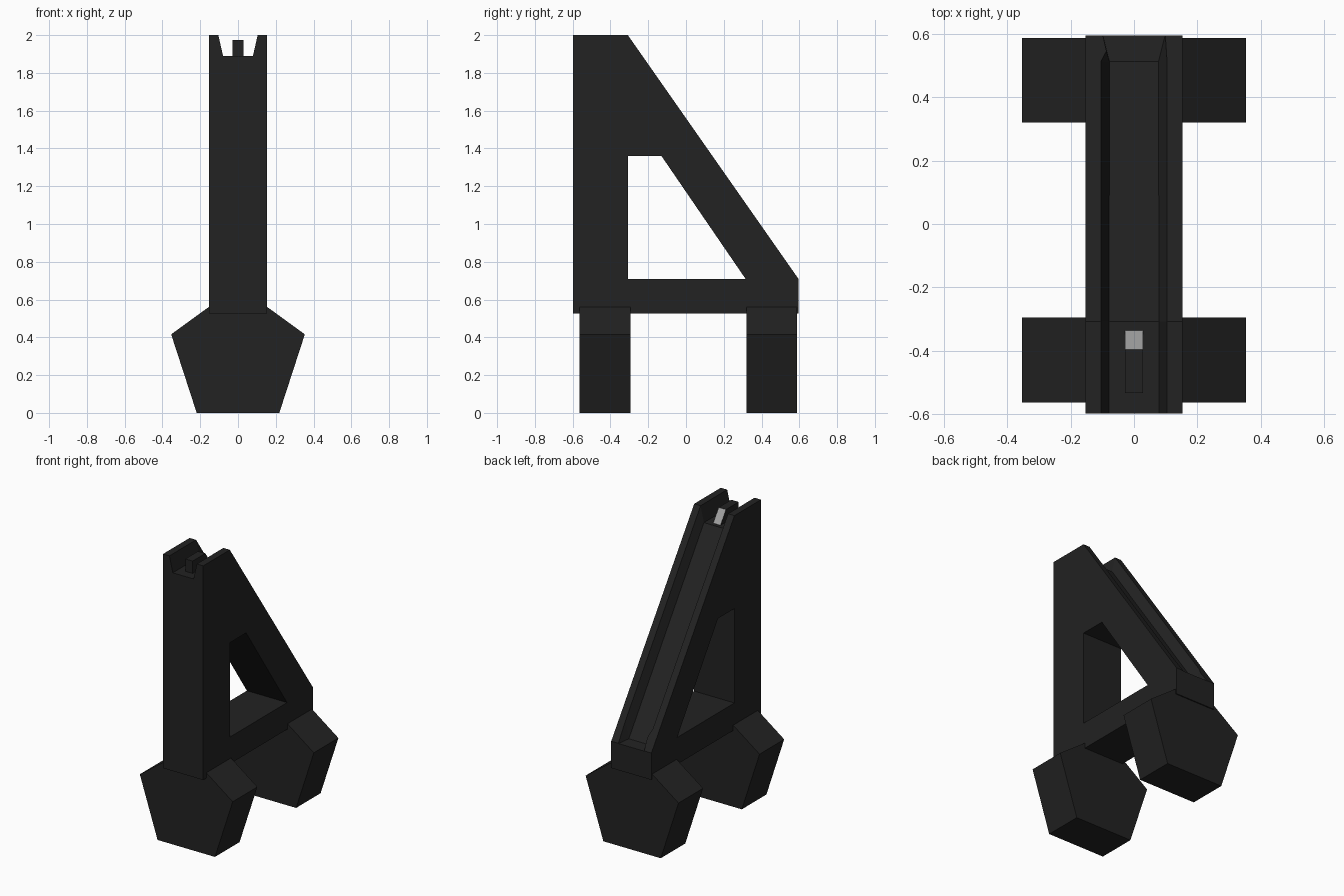
import bpy, math

if "Cube" in bpy.data.objects:
    bpy.data.objects.remove(bpy.data.objects["Cube"])


def material(name, v):
    m = bpy.data.materials.new(name)
    m.diffuse_color = (v, v, v, 1)
    m.use_nodes = True
    m.node_tree.nodes["Principled BSDF"].inputs["Base Color"].default_value = m.diffuse_color
    return m


BLACK = material("black", 0.016)
GREY = material("light grey", 0.36)


def mesh_object(name, verts, faces):
    me = bpy.data.meshes.new(name)
    me.from_pydata(verts, [], faces)
    me.materials.append(BLACK)
    ob = bpy.data.objects.new(name, me)
    bpy.context.collection.objects.link(ob)
    return ob


def loft(name, rings):
    """Join equal-length rings of points into a closed solid."""
    n = len(rings[0])
    verts = [p for r in rings for p in r]
    faces = [tuple(range(n))[::-1],
             tuple(range(len(verts) - n, len(verts)))]
    for k in range(len(rings) - 1):
        a, b = k * n, (k + 1) * n
        faces += [(a + i, a + (i + 1) % n, b + (i + 1) % n, b + i)
                  for i in range(n)]
    return mesh_object(name, verts, faces)


def extrude_side(name, profile, half):
    """Side profile (y, z), counter-clockwise, extruded across x."""
    return loft(name, [[(x, y, z) for y, z in profile] for x in (-half, half)])


def cut(target, cutter):
    mod = target.modifiers.new("cut", 'BOOLEAN')
    mod.operation, mod.solver, mod.object = 'DIFFERENCE', 'EXACT', cutter
    bpy.context.view_layer.objects.active = target
    bpy.ops.object.modifier_apply(modifier=mod.name)
    bpy.data.objects.remove(cutter)


# Triangular sight body
body = extrude_side("sight_body", [(-0.597, 0.525), (0.595, 0.525), (0.595, 0.71),
                                   (-0.308, 2.0), (-0.597, 2.0)], 0.153)

# Window through the body
cut(body, extrude_side("window_cutter", [(-0.308, 0.71), (0.315, 0.71),
                                         (-0.13, 1.36), (-0.308, 1.36)], 0.3))

# Flared groove along the top and sloped edge: (y, floor z, floor half-width)
stations = [(-0.7, 1.89, 0.079), (-0.308, 1.89, 0.079),
            (0.512, 0.715, 0.077), (0.61, 0.707, 0.102)]
rings = []
for y, z, w in stations:
    t = 0.125 if w < 0.1 else 0.106
    rings.append([(-w, y, z), (-t, y, z + 0.2), (t, y, z + 0.2), (w, y, z)])
cut(body, loft("groove_cutter", rings))

# Front post with a pale sloped back face
post = extrude_side("sight_post", [(-0.533, 1.88), (-0.328, 1.88),
                                   (-0.395, 1.975), (-0.533, 1.975)], 0.028)
post.data.materials.append(GREY)
for p in post.data.polygons:
    c = p.center
    if c.y > -0.38 and abs(c.x) < 0.01:
        p.material_index = 1

# Pentagonal feet
R = 0.372
for name, y0, y1 in (("front_foot", -0.563, -0.295), ("rear_foot", 0.32, 0.587)):
    ring = [(R * math.sin(a), R * math.cos(a) + R * math.cos(math.pi / 5))
            for a in (i * math.tau / 5 for i in range(5))]
    loft(name, [[(x, y, z) for x, z in ring] for y in (y1, y0)][::-1])

# Consistent outward normals
for ob in bpy.context.collection.objects:
    bpy.ops.object.select_all(action='DESELECT')
    bpy.context.view_layer.objects.active = ob
    ob.select_set(True)
    bpy.ops.object.mode_set(mode='EDIT')
    bpy.ops.mesh.select_all(action='SELECT')
    bpy.ops.mesh.normals_make_consistent(inside=False)
    bpy.ops.object.mode_set(mode='OBJECT')
